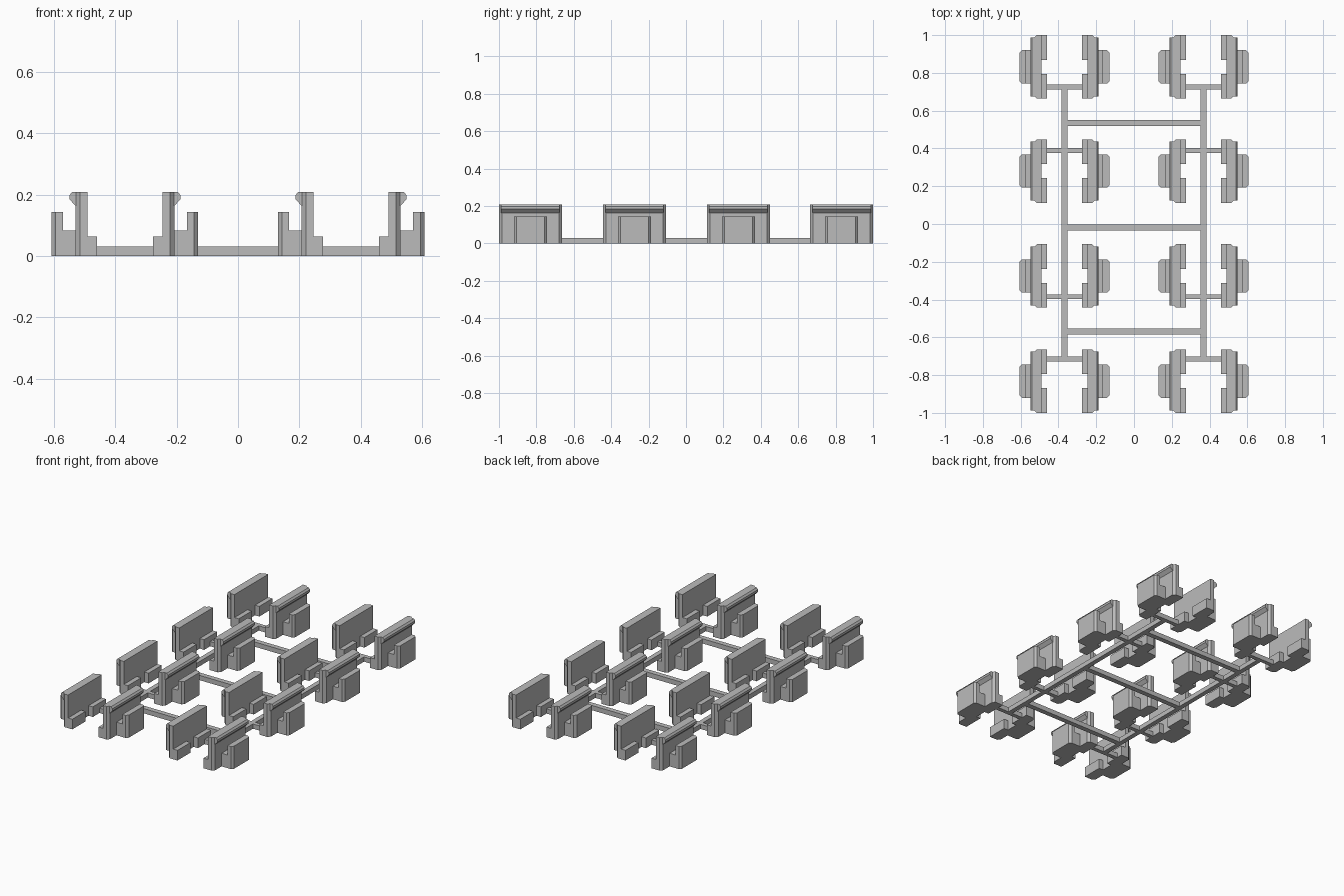
import bpy, bmesh
from math import pi
from mathutils import Vector

old = bpy.data.objects.get("Cube")
if old:
    bpy.data.objects.remove(old, do_unlink=True)

grey = bpy.data.materials.new("plain grey")
grey.use_nodes = True
colour = (0.5, 0.5, 0.5, 1)
grey.diffuse_color = colour
grey.node_tree.nodes["Principled BSDF"].inputs["Base Color"].default_value = colour


def prism(bm, points, offset):
    """Closed solid from a flat outline swept along an offset."""
    face = bm.faces.new([bm.verts.new(p) for p in points])
    swept = bmesh.ops.extrude_face_region(bm, geom=[face])["geom"]
    verts = [v for v in swept if isinstance(v, bmesh.types.BMVert)]
    bmesh.ops.translate(bm, verts=verts, vec=Vector(offset))


def block(bm, x0, x1, y0, y1, height, chamfer=0):
    """Upright block, with its two +x corners optionally cut off."""
    c = chamfer
    outline = [(x0, y0), (x1 - c, y0), (x1, y0 + c), (x1, y1 - c), (x1 - c, y1), (x0, y1)]
    if not c:
        outline = [(x0, y0), (x1, y0), (x1, y1), (x0, y1)]
    prism(bm, [(x, y, 0) for x, y in outline], (0, 0, height))


def make_mesh(bm, name):
    bmesh.ops.recalc_face_normals(bm, faces=bm.faces)
    mesh = bpy.data.meshes.new(name)
    bm.to_mesh(mesh)
    bm.free()
    mesh.materials.append(grey)
    return mesh


def place(mesh, name, location=(0, 0, 0), turn=0):
    obj = bpy.data.objects.new(name, mesh)
    obj.location = location
    obj.rotation_euler.z = turn
    bpy.context.collection.objects.link(obj)


# Clip: two feet, tall wall with hooked lip, low base and outer tab
bm = bmesh.new()
block(bm, 0, 0.03, 0.037, 0.168, 0.064)
block(bm, 0, 0.03, -0.168, -0.037, 0.064)
block(bm, 0.03, 0.07, -0.168, 0.168, 0.209, 0.015)
block(bm, 0.07, 0.111, -0.088, 0.088, 0.083)
block(bm, 0.111, 0.147, -0.088, 0.088, 0.143, 0.013)
lip = [(0.068, 0.162), (0.089, 0.184), (0.089, 0.198), (0.08, 0.209), (0.068, 0.209)]
prism(bm, [(x, -0.156, z) for x, z in lip], (0, 0.312, 0))
clip = make_mesh(bm, "clip")

# Rows of clip pairs, back to back on both rails, with a short bar joining each pair
RAIL, HALF_GAP, THICK = 0.368, 0.0915, 0.03
rows = [(0.832, 0.725), (0.28, 0.39), (-0.275, -0.385), (-0.832, -0.715)]
for side, label in ((1, "left"), (-1, "right")):
    for number, (y, bar_y) in enumerate(rows, 1):
        x = side * RAIL
        place(clip, f"{label}_clip_{number}_a", (x + HALF_GAP, y, 0))
        place(clip, f"{label}_clip_{number}_b", (x - HALF_GAP, y, 0), pi)
        bm = bmesh.new()
        block(bm, x - HALF_GAP, x + HALF_GAP, bar_y - 0.013, bar_y + 0.013, THICK)
        place(make_mesh(bm, "joining_bar"), f"{label}_joining_bar_{number}")
    bm = bmesh.new()
    block(bm, x - 0.015, x + 0.015, -0.728, 0.738, THICK)
    place(make_mesh(bm, "long_rail"), f"{label}_long_rail")

# Cross bars between the two rails
for number, y in enumerate((0.535, -0.018, -0.57), 1):
    bm = bmesh.new()
    block(bm, -RAIL, RAIL, y - 0.016, y + 0.016, THICK)
    place(make_mesh(bm, "cross_bar"), f"cross_bar_{number}")
